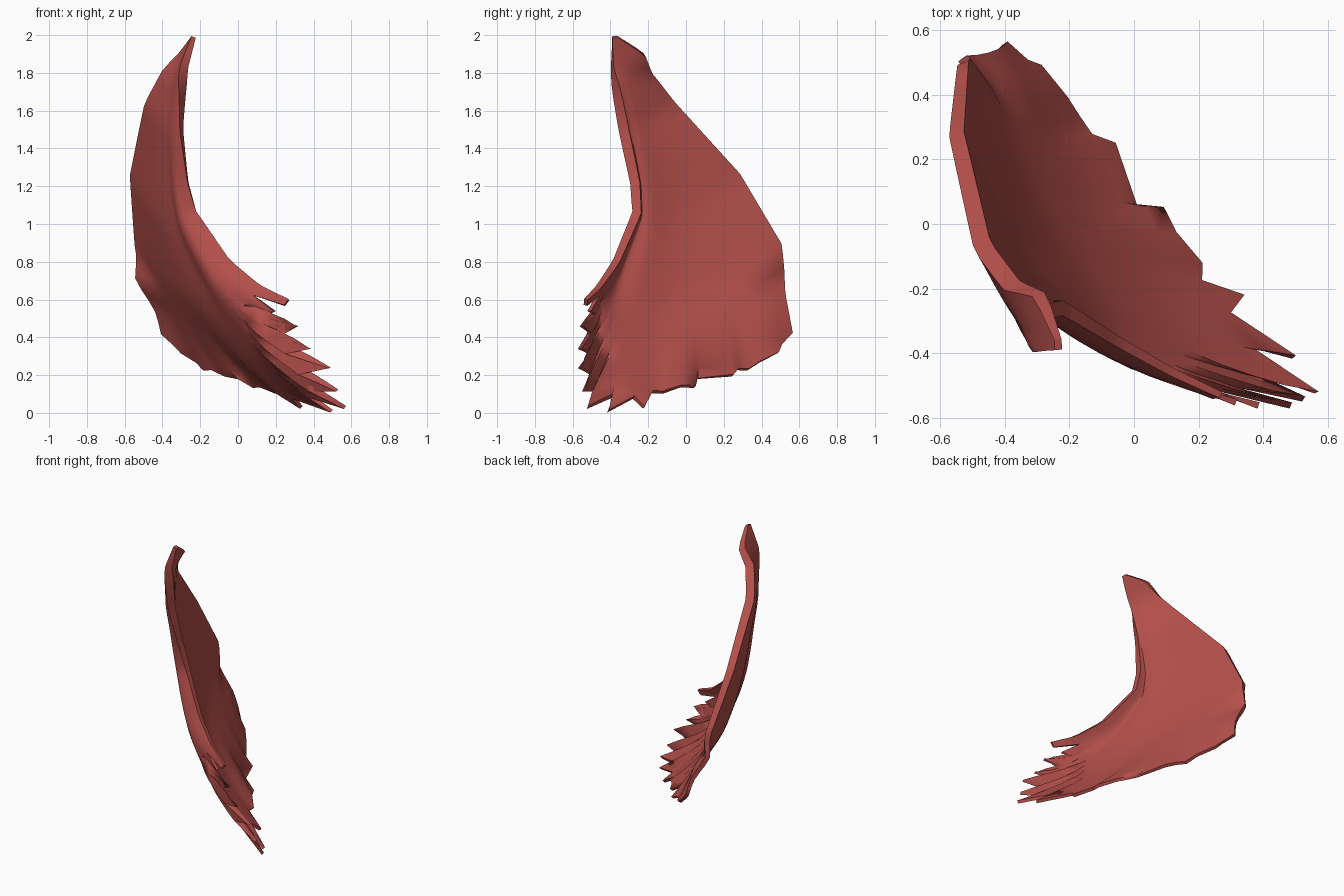
import bpy, bmesh, math
from mathutils import Vector

cube = bpy.data.objects.get("Cube")
if cube:
    bpy.data.objects.remove(cube, do_unlink=True)

# Edge curves of the wing, from the upper tip down
leading = [(-.235, -.39, 1.99), (-.29, -.39, 1.82), (-.3, -.33, 1.5), (-.265, -.27, 1.22),
           (-.22, -.26, 1.06), (-.04, -.37, .8), (.12, -.46, .67), (.27, -.53, .6)]
trailing = [(-.235, -.36, 1.99), (-.29, -.22, 1.9), (-.38, -.19, 1.8), (-.47, -.07, 1.64),
            (-.55, .28, 1.26), (-.53, .5, .89), (-.44, .52, .62), (-.4, .56, .42)]
# Lower edge: feather tips and the notches between them
lower = [leading[-1], (.25, -.53, .57), (.08, -.47, .62), (.2, -.51, .54), (.14, -.49, .51),
         (.32, -.55, .46), (.22, -.51, .41), (.39, -.56, .34), (.25, -.52, .32),
         (.49, -.56, .24), (.32, -.51, .21), (.53, -.54, .12), (.37, -.47, .12),
         (.57, -.52, .03), (.37, -.39, .09), (.5, -.41, .01), (.29, -.28, .08),
         (.34, -.22, .03), (.2, -.18, .11), (.21, -.12, .11), (.12, -.03, .14),
         (.09, .05, .14), (0, .05, .18), (-.06, .25, .2), (-.14, .27, .23),
         (-.17, .33, .23), (-.22, .39, .27), (-.29, .49, .32), (-.34, .5, .36), trailing[-1]]


def fractions(points):
    """Share of the curve length reached at each point."""
    run = [0.0]
    for a, b in zip(points, points[1:]):
        run.append(run[-1] + (Vector(b) - Vector(a)).length)
    return [r / run[-1] for r in run]


def along(points, marks, f):
    for i in range(len(points) - 1):
        if f <= marks[i + 1] + 1e-6:
            k = (f - marks[i]) / (marks[i + 1] - marks[i])
            return Vector(points[i]).lerp(Vector(points[i + 1]), k)
    return Vector(points[-1])


def smoothed(points, passes):
    pts = [Vector(p) for p in points]
    for _ in range(passes):
        pts = [pts[0]] + [(a + b * 2 + c) / 4 for a, b, c in zip(pts, pts[1:], pts[2:])] + [pts[-1]]
    return pts


base = smoothed(lower, 6)
columns = fractions(base)
lead_marks, trail_marks = fractions(leading), fractions(trailing)
ROWS = 32
outward = Vector((-.85, -.45, -.25))


def surface(i, t):
    """Sheet between the two long edges, curling into jagged feathers below."""
    s = columns[i]
    p = along(leading, lead_marks, t).lerp(along(trailing, trail_marks, t), s)
    p += (base[i] - base[0].lerp(base[-1], s)) * t ** 2.2
    # Bowl shape
    p += outward * .12 * math.sin(math.pi * s ** .7) * math.sin(math.pi * t ** 2.3)
    # Feather tips with a slight ridge
    jag = max(0, (t - .84) / .16)
    p += (Vector(lower[i]) - base[i]) * jag
    if 0 < i < len(lower) - 1:
        p += outward * (.005 if i % 2 else -.005) * jag
    # Fold widening towards the trailing edge
    reach = p.y - .3
    if reach > .01:
        p.x -= .3 * reach * max(0, 1 - abs(p.z - .62 - .4 * reach) / (.8 * reach))
    return p


bm = bmesh.new()
grid = [[bm.verts.new(surface(i, r / ROWS)) for i in range(len(lower))] for r in range(ROWS + 1)]
for upper, below in zip(grid, grid[1:]):
    for i in range(len(lower) - 1):
        bm.faces.new((upper[i], upper[i + 1], below[i + 1], below[i]))
bmesh.ops.recalc_face_normals(bm, faces=bm.faces)
mesh = bpy.data.meshes.new("wing")
bm.to_mesh(mesh)
bm.free()
wing = bpy.data.objects.new("wing", mesh)
bpy.context.collection.objects.link(wing)

# Thick at the shoulder, thin at the feathers
group = wing.vertex_groups.new(name="thickness")
for r in range(ROWS + 1):
    t = r / ROWS
    weight = min(1, .4 + t * 4) * (1 - .65 * t * t)
    group.add([r * len(lower) + i for i in range(len(lower))], weight, "REPLACE")
solid = wing.modifiers.new("thickness", "SOLIDIFY")
solid.thickness = .06
solid.offset = 0
solid.vertex_group = group.name

red = bpy.data.materials.new("dull red")
red.use_nodes = True
red.diffuse_color = (.46, .08, .07, 1)
red.node_tree.nodes["Principled BSDF"].inputs["Base Color"].default_value = red.diffuse_color
mesh.materials.append(red)

bpy.context.view_layer.objects.active = wing
wing.select_set(True)
bpy.ops.object.modifier_apply(modifier=solid.name)
bpy.ops.object.shade_smooth_by_angle(angle=math.radians(60))
